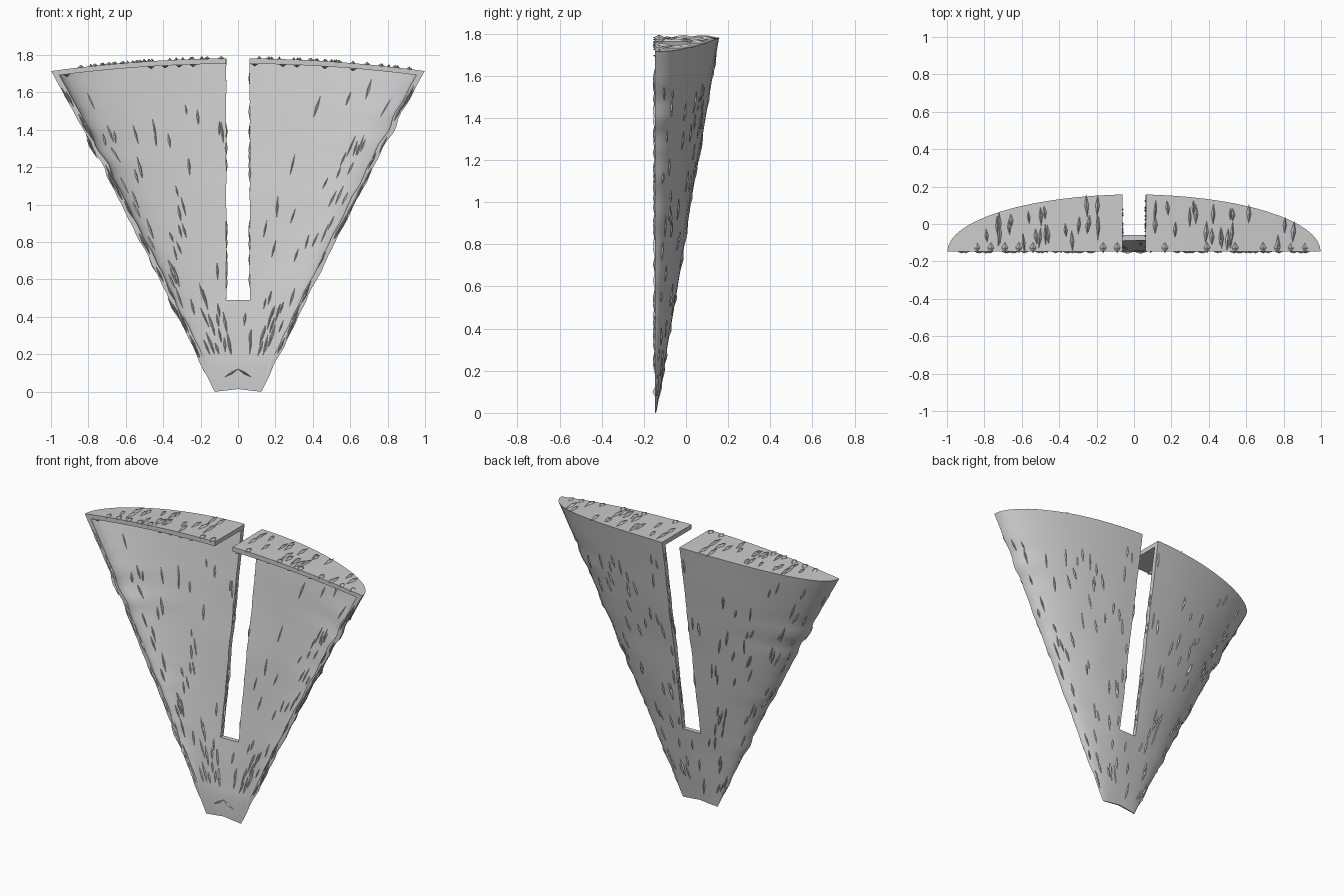
import bpy, bmesh, math, random
from mathutils import Vector, noise

random.seed(4)
if "Cube" in bpy.data.objects:
    bpy.data.objects.remove(bpy.data.objects["Cube"])

stone = bpy.data.materials.new("stone grey")
stone.use_nodes = True
GREY = (0.6, 0.6, 0.6, 1)
stone.diffuse_color = GREY
stone.node_tree.nodes["Principled BSDF"].inputs["Base Color"].default_value = GREY

ROWS, COLS = 44, 32
FRONT_Y, WALL = -0.147, 0.03
SLOT_HALF, SLOT_BASE = 0.063, 0.49


def top_z(x):
    return 1.782 - 0.068 * x * x


def height(x, t):
    return 0.014 * (1 - t) * max(0, 1 - abs(x) / 0.12) + t * top_z(x)


def half_width(t, side):
    chip = noise.noise((side * 5, t * 18, 0)) * 0.016 * min(1, 8 * t * (1 - t))
    return 0.125 + 0.873 * t + chip


def shell_point(u, t, inset=0):
    """Curved wall; u runs from -1 to 1 across the width."""
    x = u * (half_width(t, math.copysign(1, u)) - inset)
    ripple = 0.006 * noise.noise((x * 5, t * 6, 3)) * min(1, 6 * t * (1 - t))
    depth = max(0, 0.008 + 0.297 * t + ripple - inset)
    return Vector((x, FRONT_Y + depth * math.sqrt(max(0, 1 - u * u)), height(x, t)))


def inner_point(u, t):
    """Hollow side of the wall, closing above the tip and below the top plate."""
    return shell_point(u, 0.075 + 0.909 * t, WALL)


def top_point(x, f):
    back = shell_point(x, 1).y
    return Vector((x, FRONT_Y + f * (back - FRONT_Y), top_z(x)))


def make_object(name, bm):
    bmesh.ops.recalc_face_normals(bm, faces=bm.faces)
    mesh = bpy.data.meshes.new(name)
    bm.to_mesh(mesh)
    bm.free()
    mesh.materials.append(stone)
    obj = bpy.data.objects.new(name, mesh)
    bpy.context.collection.objects.link(obj)
    return obj


def skin(bm, a, b):
    """Quads between two equal rows of vertices."""
    for j in range(len(a) - 1):
        corners = list(dict.fromkeys((a[j], a[j + 1], b[j + 1], b[j])))
        if len(corners) > 2:
            bm.faces.new(corners)


def front_line(bm, row):
    """Row of vertices brought forward to the open front plane."""
    return [row[0]] + [bm.verts.new((v.co.x, FRONT_Y, v.co.z)) for v in row[1:-1]] + [row[-1]]


# Hollow half-cone wall with a closed top plate and an open front
bm = bmesh.new()
us = [-math.cos(math.pi * j / COLS) for j in range(COLS + 1)]
ts = [i / ROWS for i in range(ROWS + 1)]
outer = [[bm.verts.new(shell_point(u, t)) for u in us] for t in ts]
inner = [[bm.verts.new(inner_point(u, t)) for u in us] for t in ts]
for grid in (outer, inner):
    for low, high in zip(grid, grid[1:]):
        skin(bm, low, high)
for side in (0, -1):
    skin(bm, [r[side] for r in outer], [r[side] for r in inner])
bottom, top, ceiling = (front_line(bm, r) for r in (outer[0], outer[-1], inner[-1]))
for a, b in ((outer[0], bottom), (bottom, inner[0]), (outer[-1], top),
             (top, ceiling), (ceiling, inner[-1])):
    skin(bm, a, b)
body = make_object("hollow_body", bm)

# Central slot, cut with slightly uneven walls
bm = bmesh.new()
rings = []
for i in range(25):
    z = SLOT_BASE + 1.5 * i / 24
    ring = []
    for side, y in ((-1, -0.4), (1, -0.4), (1, 0.4), (-1, 0.4)):
        x = side * (SLOT_HALF + 0.006 * noise.noise((side * 3, y, z * 9)))
        ring.append(bm.verts.new((x, y, z)))
    rings.append(ring)
for low, high in zip(rings, rings[1:]):
    skin(bm, low + low[:1], high + high[:1])
bm.faces.new(rings[0])
bm.faces.new(rings[-1])
cutter = make_object("slot_cutter", bm)
cutter.hide_render = True
cut = body.modifiers.new("slot", 'BOOLEAN')
cut.operation, cut.solver, cut.object = 'DIFFERENCE', 'EXACT', cutter
bpy.context.view_layer.objects.active = body
bpy.ops.object.modifier_apply(modifier=cut.name)
bpy.data.objects.remove(cutter)
body.select_set(True)
bpy.ops.object.shade_smooth_by_angle(angle=math.radians(30))


def add_chip(bm, centre, along, normal, length, width, rise):
    """Long faceted splinter lying on a surface."""
    along = along.normalized()
    across = normal.cross(along).normalized()
    tips = [bm.verts.new(centre + along * s * length / 2) for s in (-1, 1)]
    belt = [bm.verts.new(centre + d) for d in
            (across * width, normal * rise, -across * width, -normal * rise)]
    for tip in tips:
        for j in range(4):
            bm.faces.new((tip, belt[j], belt[j - 1]))


def scatter(name, count, point, pick, width, rise):
    """Splinters placed on a surface given by point(u, t)."""
    bm = bmesh.new()
    while count:
        u, t = pick()
        p = point(u, t)
        if abs(p.x) < SLOT_HALF + 0.015 and p.z > SLOT_BASE - 0.06:
            continue
        along = point(u, t + 0.02) - point(u, t - 0.02)
        across = point(u + 0.01, t) - point(u - 0.01, t)
        normal = across.cross(along).normalized()
        along = along + across.normalized() * along.length * random.uniform(-0.1, 0.1)
        add_chip(bm, p, along, normal, random.uniform(0.06, 0.13),
                 width * random.uniform(0.7, 1.3), rise)
        count -= 1
    make_object(name, bm)


def inner_pick():
    # Thicker near the outer edges and low down
    u = random.choice((-1, 1)) * random.random() ** 0.5 * 0.95
    return u, 0.06 + 0.88 * random.random() ** (1.6 if abs(u) < 0.75 else 1)


scatter("inner_chips", 100, inner_point, inner_pick, 0.006, 0.006)
scatter("outer_chips", 130, shell_point,
        lambda: (math.sin(random.uniform(-1.5, 1.5)), random.uniform(0.06, 0.94)), 0.006, 0.007)
scatter("top_chips", 46, top_point,
        lambda: (random.uniform(-0.9, 0.9), random.uniform(0.15, 0.85)), 0.01, 0.013)

# Splinters along the slot edges and the side rims
bm = bmesh.new()
for side in (-1, 1):
    for _ in range(14):
        z = random.choice((random.uniform(0.55, 0.9), random.uniform(1.1, 1.7)))
        p = shell_point(side * SLOT_HALF / half_width(z / 1.78, side), z / 1.78)
        p.y -= WALL * random.random()
        add_chip(bm, p, Vector((0, 0.17, 1)), Vector((-side, 0, 0)), 0.09, 0.006, 0.008)
    for _ in range(26):
        t = random.uniform(0.08, 0.95)
        p = shell_point(side, t)
        p.x -= side * random.uniform(0.003, 0.025)
        add_chip(bm, p, Vector((side * 0.49, 0, 1)), Vector((0, -1, 0)), 0.1, 0.006, 0.01)
make_object("edge_chips", bm)

# Small lumps along the front edge of the top plate
bm = bmesh.new()
for side in (-1, 1):
    for i in range(12):
        x = side * (0.09 + 0.075 * i)
        p = Vector((x, FRONT_Y + 0.02, top_z(x) - random.choice((0, WALL))))
        add_chip(bm, p, Vector((0, 1, 0)), Vector((0, 0, 1)), 0.06, 0.018, 0.013)
make_object("top_edge_lumps", bm)

# Shallow crease where the hollow meets the tip
bm = bmesh.new()
for side in (-1, 1):
    add_chip(bm, Vector((side * 0.035, FRONT_Y, 0.1)), Vector((side, 0, -0.6)),
             Vector((0, -1, 0)), 0.09, 0.006, 0.012)
make_object("tip_crease", bm)
